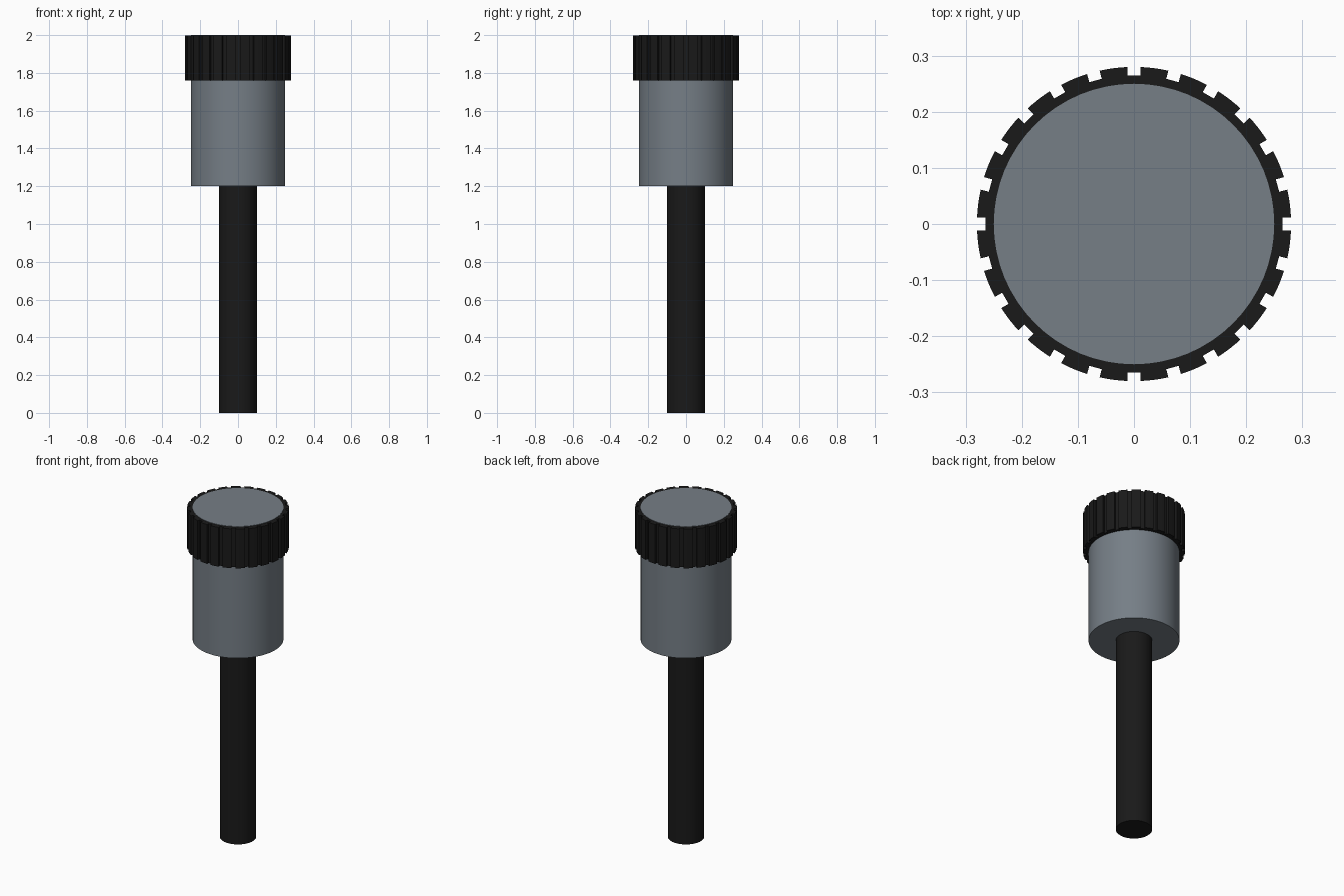
import bpy, bmesh
from math import pi, sin, cos, asin, radians

if "Cube" in bpy.data.objects:
    bpy.data.objects.remove(bpy.data.objects["Cube"])

def material(name, rgb):
    m = bpy.data.materials.new(name)
    m.diffuse_color = (*rgb, 1)
    m.use_nodes = True
    m.node_tree.nodes["Principled BSDF"].inputs["Base Color"].default_value = m.diffuse_color
    return m

black = material("black_rubber", (0.01, 0.01, 0.01))
steel = material("grey_metal", (0.18, 0.21, 0.24))

def prism(name, outline, z0, z1, mat):
    """Extrude a closed xy outline from z0 to z1."""
    bm = bmesh.new()
    face = bm.faces.new([bm.verts.new((x, y, z0)) for x, y in outline])
    res = bmesh.ops.extrude_face_region(bm, geom=[face], use_keep_orig=True)
    top = [v for v in res["geom"] if isinstance(v, bmesh.types.BMVert)]
    bmesh.ops.translate(bm, verts=top, vec=(0, 0, z1 - z0))
    bmesh.ops.recalc_face_normals(bm, faces=bm.faces)
    mesh = bpy.data.meshes.new(name)
    bm.to_mesh(mesh)
    bm.free()
    mesh.materials.append(mat)
    ob = bpy.data.objects.new(name, mesh)
    bpy.context.collection.objects.link(ob)
    bpy.ops.object.select_all(action='DESELECT')
    ob.select_set(True)
    bpy.context.view_layer.objects.active = ob
    bpy.ops.object.shade_smooth_by_angle(angle=radians(30))
    return ob

def circle(r, n=64):
    return [(r * cos(2 * pi * i / n), r * sin(2 * pi * i / n)) for i in range(n)]

def notched_circle(r_out, r_in, teeth, half_width):
    """Circle with square notches; a notch sits on every axis."""
    pts, pitch = [], 2 * pi / teeth
    a_in, a_out = asin(half_width / r_in), asin(half_width / r_out)
    for k in range(teeth):
        a = k * pitch
        polar = [(r_in, a - a_in), (r_in, a + a_in)]
        span = pitch - 2 * a_out
        polar += [(r_out, a + a_out + span * j / 4) for j in range(5)]
        pts += [(r * cos(t), r * sin(t)) for r, t in polar]
    return pts

# Thin shaft, standing on the ground
prism("shaft", circle(0.1), 0, 1.2, black)
# Wide cylindrical body
prism("body", circle(0.25), 1.2, 2.0, steel)
# Ribbed grip around the top, a hair below the body's top face
prism("ribbed_grip", notched_circle(0.28, 0.265, 24, 0.0115), 1.76, 1.998, black)
